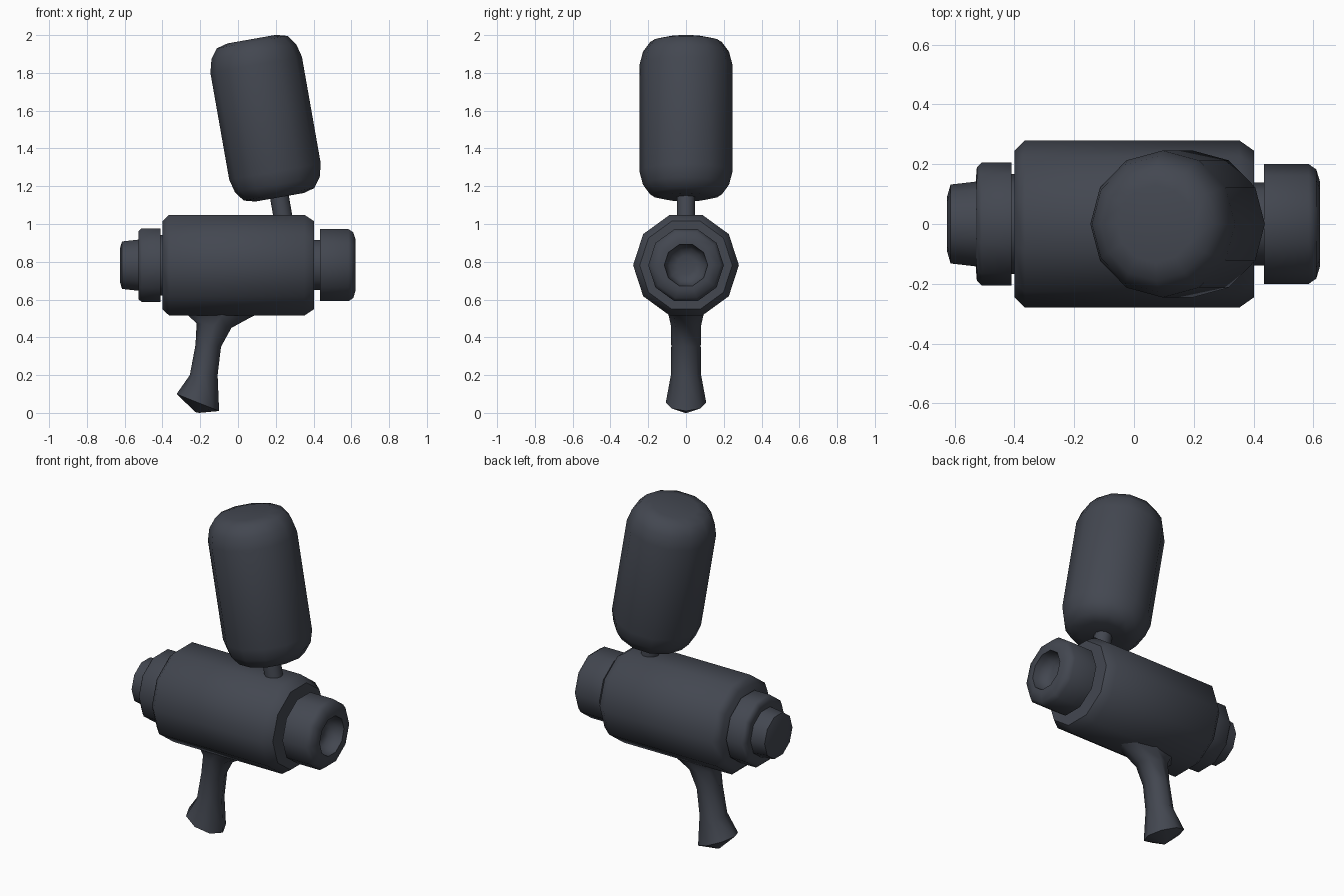
import bpy, bmesh, math
from mathutils import Matrix, Vector

if "Cube" in bpy.data.objects:
    bpy.data.objects.remove(bpy.data.objects["Cube"])

paint = bpy.data.materials.new("dark slate")
paint.diffuse_color = (0.056, 0.063, 0.081, 1)
paint.use_nodes = True
paint.node_tree.nodes["Principled BSDF"].inputs["Base Color"].default_value = paint.diffuse_color


def finish(name, bm, angle=50):
    bmesh.ops.recalc_face_normals(bm, faces=bm.faces)
    me = bpy.data.meshes.new(name)
    bm.to_mesh(me)
    bm.free()
    me.polygons.foreach_set("use_smooth", [True] * len(me.polygons))
    me.set_sharp_from_angle(angle=math.radians(angle))
    me.materials.append(paint)
    ob = bpy.data.objects.new(name, me)
    bpy.context.collection.objects.link(ob)
    return ob


def loft(name, rings, matrix=None, angle=50):
    """Skin a list of vertex rings and cap both ends."""
    bm = bmesh.new()
    loops = [[bm.verts.new(p) for p in ring] for ring in rings]
    n = len(loops[0])
    for a, b in zip(loops, loops[1:]):
        for i in range(n):
            j = (i + 1) % n
            bm.faces.new((a[i], a[j], b[j], b[i]))
    bm.faces.new(loops[0])
    bm.faces.new(loops[-1])
    if matrix:
        bm.transform(matrix)
    return finish(name, bm, angle)


def lathe(name, profile, sides, matrix, start=0.0):
    """Profile of (position along axis, radius)."""
    ang = [start + 2 * math.pi * i / sides for i in range(sides)]
    rings = [[Vector((r * math.cos(a), r * math.sin(a), h)) for a in ang] for h, r in profile]
    return loft(name, rings, matrix)


# Barrel parts share one horizontal axis
AXIS = Matrix.Translation((0, 0, 0.782)) @ Matrix.Rotation(math.pi / 2, 4, 'Y')
barrel_parts = {
    "body": [(-0.40, 0.245), (-0.365, 0.28), (0.352, 0.28), (0.402, 0.245)],
    "front_neck": [(0.38, 0.139), (0.45, 0.139)],
    "nozzle": [(0.435, 0.2), (0.585, 0.2), (0.61, 0.183), (0.623, 0.14),
               (0.623, 0.115), (0.59, 0.11), (0.55, 0.09), (0.54, 0.05)],
    "rear_neck": [(-0.42, 0.168), (-0.39, 0.168)],
    "rear_collar": [(-0.528, 0.165), (-0.526, 0.19), (-0.51, 0.205), (-0.41, 0.205)],
    "rear_plug": [(-0.626, 0.09), (-0.614, 0.132), (-0.52, 0.143)],
}
for name, prof in barrel_parts.items():
    lathe(name, prof, 10, AXIS, math.pi / 2)

# Tilted paint tank and its feed pipe
TILT = Matrix.Translation((0.146, 0, 1.56)) @ Matrix.Rotation(math.radians(-10), 4, 'Y')
half = [(0.425, 0.13), (0.409, 0.19), (0.357, 0.228), (0.287, 0.246)]
lathe("tank", half + [(-h, r) for h, r in reversed(half)], 12, TILT)
lathe("feed_pipe", [(-0.60, 0.05), (-0.40, 0.05)], 10, TILT)

# Grip: rings given by back point, front point (x, z) and half width
sections = [
    ((-0.29, 0.54), (0.14, 0.54), 0.10),
    ((-0.255, 0.507), (0.075, 0.51), 0.09),
    ((-0.219, 0.475), (-0.035, 0.45), 0.08),
    ((-0.225, 0.36), (-0.09, 0.35), 0.078),
    ((-0.255, 0.20), (-0.108, 0.20), 0.08),
    ((-0.325, 0.10), (-0.10, 0.01), 0.107),
    ((-0.225, 0.004), (-0.205, 0.0), 0.01),
]
rings = []
for (bx, bz), (fx, fz), w in sections:
    ring = []
    for i in range(8):
        a = 2 * math.pi * i / 8
        t = (1 + math.cos(a)) / 2
        ring.append(Vector((bx + (fx - bx) * t, w * math.sin(a), bz + (fz - bz) * t)))
    rings.append(ring)
loft("grip", rings)
